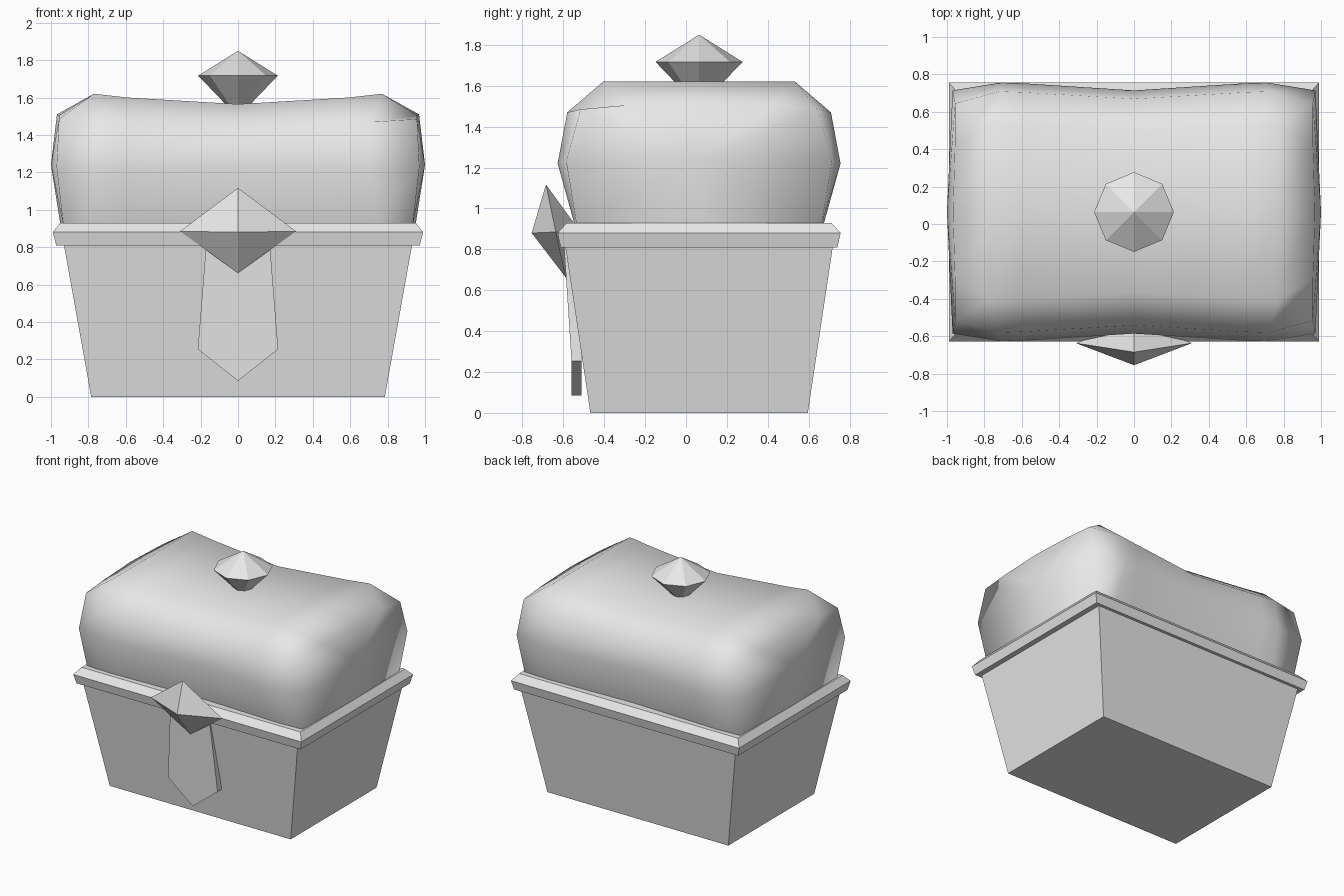
import bpy, bmesh, math

cube = bpy.data.objects.get("Cube")
if cube:
    bpy.data.objects.remove(cube, do_unlink=True)

YC = 0.064  # centre line of the box in depth

grey = bpy.data.materials.new("plain_grey")
grey.use_nodes = True
grey.diffuse_color = (0.8, 0.8, 0.8, 1)
grey.node_tree.nodes["Principled BSDF"].inputs["Base Color"].default_value = (0.8, 0.8, 0.8, 1)


def build(name, verts, faces, smooth=False):
    bm = bmesh.new()
    vs = [bm.verts.new(v) for v in verts]
    for f in faces:
        bm.faces.new([vs[i] for i in f])
    bmesh.ops.recalc_face_normals(bm, faces=bm.faces)
    for f in bm.faces:
        f.smooth = smooth
    me = bpy.data.meshes.new(name)
    bm.to_mesh(me)
    bm.free()
    me.materials.append(grey)
    ob = bpy.data.objects.new(name, me)
    bpy.context.collection.objects.link(ob)
    return ob


def loft(name, loops):
    """Closed solid through loops of equal length."""
    n = len(loops[0])
    verts = [v for loop in loops for v in loop]
    faces = [(k * n + i, k * n + (i + 1) % n, (k + 1) * n + (i + 1) % n, (k + 1) * n + i)
             for k in range(len(loops) - 1) for i in range(n)]
    faces += [tuple(range(n)), tuple(range(len(verts) - n, len(verts)))]
    return build(name, verts, faces)


def rect(hx, hy, z):
    return [(sx * hx, YC + sy * hy, z) for sx, sy in ((-1, -1), (1, -1), (1, 1), (-1, 1))]


def bipyramid(name, ring, top, bottom):
    n = len(ring)
    faces = [(i, (i + 1) % n, n + k) for i in range(n) for k in (0, 1)]
    return build(name, ring + [top, bottom], faces)


# Tapered box and the rim around its mouth
loft("chest_body", [rect(0.785, 0.532, 0), rect(0.932, 0.655, 0.82)])
loft("rim", [rect(0.972, 0.677, 0.81), rect(0.99, 0.692, 0.88), rect(0.95, 0.647, 0.93)])

# Lid: half sections (x, half depth, z) from the base up to the middle of the top
half = [
    [(0, 0.585, 0.925), (0, 0.65, 1.22), (0, 0.605, 1.43), (0, 0.43, 1.565), (0, 0, 1.565)],
    [(0.59, 0.605, 0.925), (0.59, 0.688, 1.22), (0.59, 0.64, 1.46), (0.59, 0.465, 1.60), (0.59, 0, 1.60)],
    [(0.74, 0.61, 0.925), (0.71, 0.692, 1.22), (0.72, 0.645, 1.47), (0.77, 0.47, 1.62), (0.77, 0, 1.62)],
    [(0.935, 0.60, 0.925), (0.97, 0.65, 1.23), (0.957, 0.58, 1.485), (0.957, 0.36, 1.505), (0.968, 0, 1.51)],
]


def section(points, side):
    front = [(side * x, YC - d, z) for x, d, z in points]
    back = [(side * x, YC + d, z) for x, d, z in points[-2::-1]]
    return front + back


rows = [section(h, -1) for h in half[:0:-1]] + [section(h, 1) for h in half]
n = len(rows[0])
verts = [v for r in rows for v in r]
faces = [(k * n + i, k * n + i + 1, (k + 1) * n + i + 1, (k + 1) * n + i)
         for k in range(len(rows) - 1) for i in range(n - 1)]
# Bulged lid ends
for side, b in ((-1, 0), (1, (len(rows) - 1) * n)):
    c = len(verts)
    verts += [(side * 0.95, YC, 0.925), (side * 1.0, YC, 1.24)]
    for o in ([0, 1, 2, 3], [8, 7, 6, 5]):
        p = [b + i for i in o]
        faces += [(p[0], c, c + 1, p[1]), (p[1], c + 1, p[2]),
                  (p[2], c + 1, p[3]), (p[3], c + 1, b + 4)]
build("lid", verts, faces, smooth=True)

# Eight-sided gem knob on the lid
ring = [(0.213 * math.cos(i * math.pi / 4), YC + 0.213 * math.sin(i * math.pi / 4), 1.717)
        for i in range(8)]
bipyramid("lid_knob", ring, (0, YC, 1.85), (0, YC, 1.495))

# Diamond clasp, leaning forward at the top
bipyramid("clasp_gem",
          [(-0.31, -0.637, 0.885), (0, -0.755, 0.88), (0.31, -0.637, 0.885), (0, -0.52, 0.89)],
          (0, -0.685, 1.117), (0, -0.588, 0.662))

# Pointed strap hanging below the clasp
outline = [(-0.17, 0.82, -0.597), (-0.215, 0.255, -0.56), (0, 0.085, -0.56),
           (0.215, 0.255, -0.56), (0.17, 0.82, -0.597)]
loft("clasp_strap", [[(x, y, z) for x, z, y in outline],
                     [(x, y + 0.05, z) for x, z, y in outline]])
